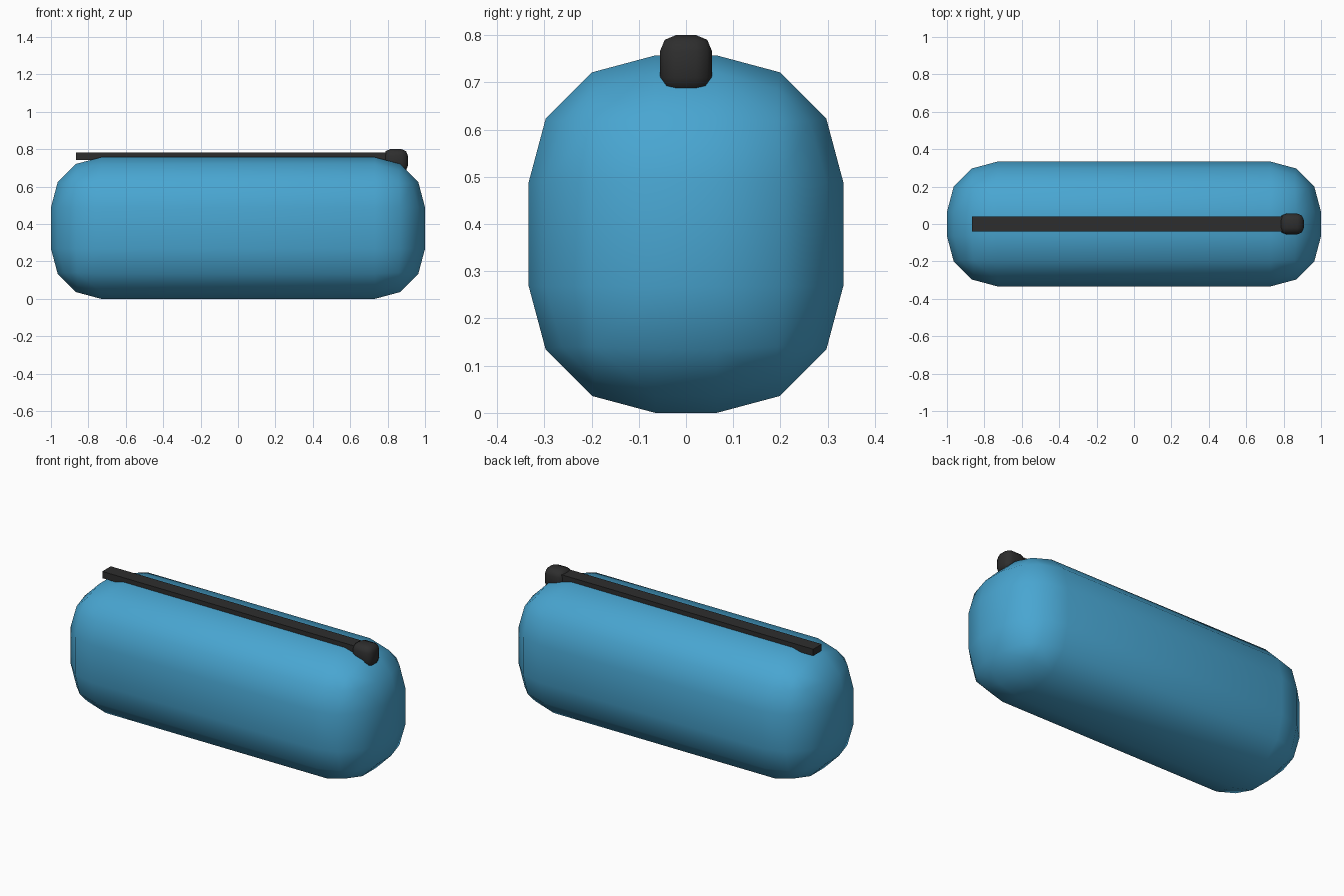
import bpy

if "Cube" in bpy.data.objects:
    bpy.data.objects.remove(bpy.data.objects["Cube"])


def material(name, color):
    m = bpy.data.materials.new(name)
    m.diffuse_color = (*color, 1)
    m.use_nodes = True
    m.node_tree.nodes["Principled BSDF"].inputs["Base Color"].default_value = m.diffuse_color
    return m


def box(name, lo, hi, mat, bevel=0, segments=1):
    """Box between two corners, optionally rounded and smooth shaded."""
    bpy.ops.mesh.primitive_cube_add(
        size=1, location=[(a + b) / 2 for a, b in zip(lo, hi)])
    ob = bpy.context.object
    ob.name = name
    ob.scale = [b - a for a, b in zip(lo, hi)]
    bpy.ops.object.transform_apply(location=False, rotation=False, scale=True)
    ob.data.materials.append(mat)
    if bevel:
        mod = ob.modifiers.new("rounding", 'BEVEL')
        mod.width = bevel
        mod.segments = segments
        mod.limit_method = 'NONE'
        bpy.ops.object.modifier_apply(modifier=mod.name)
        bpy.ops.object.shade_smooth()
    return ob


blue = material("blue fabric", (0.066, 0.38, 0.64))
black = material("black trim", (0.027, 0.027, 0.027))

# Rounded pouch
box("pouch_body", (-1, -0.333, 0), (1, 0.333, 0.757), blue, 0.268, 3)

# Zipper strip along the top
box("zipper_strip", (-0.867, -0.04, 0.743), (0.85, 0.04, 0.783), black)

# Rounded zipper pull at the right end
box("zipper_pull", (0.78, -0.055, 0.676), (0.908, 0.055, 0.8), black, 0.034, 2)
